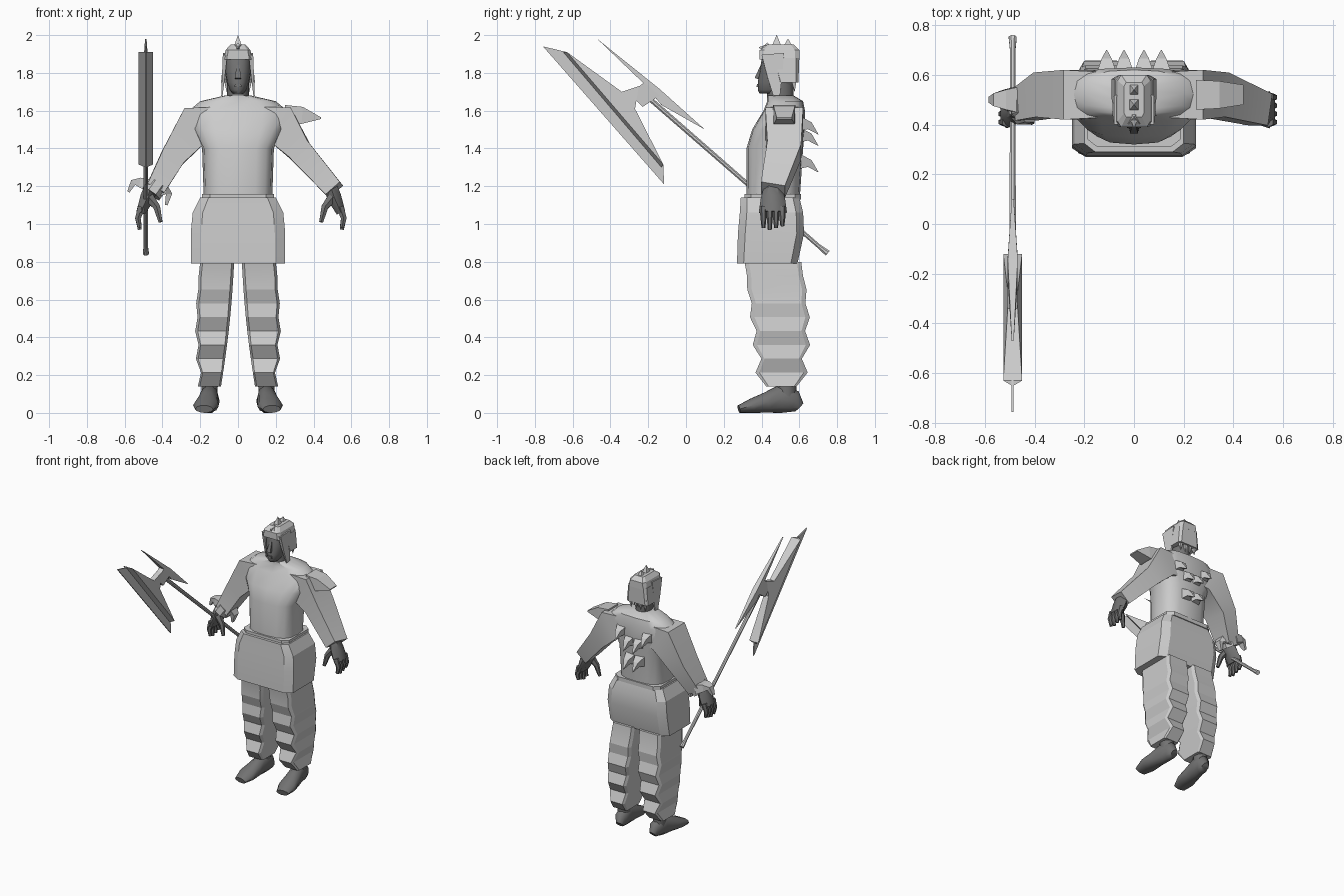
import bpy, bmesh, math
from mathutils import Vector

cube = bpy.data.objects.get("Cube")
if cube:
    bpy.data.objects.remove(cube, do_unlink=True)


def material(name, value):
    made = bpy.data.materials.new(name)
    made.use_nodes = True
    colour = (value, value, value, 1)
    made.diffuse_color = colour
    made.node_tree.nodes["Principled BSDF"].inputs["Base Color"].default_value = colour
    return made


CLOTH = material("pale_grey", 0.6)
SKIN = material("dark_grey", 0.17)
ALONG_X, ALONG_Y = Vector((1, 0, 0)), Vector((0, 1, 0))
SIDES = (("left", 1), ("right", -1))


def loft(name, rings, mat, angle=0):
    """Skin a stack of equal rings, cap both ends and smooth below the angle."""
    bm = bmesh.new()
    rows = [[bm.verts.new(point) for point in ring] for ring in rings]
    count = len(rows[0])
    for low, high in zip(rows, rows[1:]):
        for i in range(count):
            j = (i + 1) % count
            bm.faces.new((low[i], low[j], high[j], high[i]))
    bm.faces.new(reversed(rows[0]))
    bm.faces.new(rows[-1])
    bmesh.ops.recalc_face_normals(bm, faces=bm.faces)
    mesh = bpy.data.meshes.new(name)
    bm.to_mesh(mesh)
    bm.free()
    mesh.materials.append(mat)
    obj = bpy.data.objects.new(name, mesh)
    bpy.context.collection.objects.link(obj)
    if angle:
        bpy.ops.object.select_all(action="DESELECT")
        obj.select_set(True)
        bpy.context.view_layer.objects.active = obj
        bpy.ops.object.shade_smooth_by_angle(angle=math.radians(angle))


def box_ring(height, half_width, front, back, cut=.22, centre=0):
    """Level rectangle with cut corners; cut is a share of each half size."""
    middle, depth, keep = (front + back) / 2, (back - front) / 2, 1 - cut
    corners = []
    for sx, sy in ((1, -1), (1, 1), (-1, 1), (-1, -1)):
        pair = [(sx * keep, sy), (sx, sy * keep)]
        corners += pair if sx * sy < 0 else pair[::-1]
    return [(centre + half_width * a, middle + depth * b, height) for a, b in corners]


def round_ring(height, half_width, front, back, power=.7, count=16):
    """Level rounded ring centred on x."""
    ring = []
    for i in range(count):
        turn = math.tau * i / count
        a, b = (math.copysign(abs(v) ** power, v) for v in (math.cos(turn), math.sin(turn)))
        ring.append((half_width * a, (front + back + (back - front) * b) / 2, height))
    return ring


def sweep(name, path, sizes, mat, count=4, ref=ALONG_Y, angle=0):
    """Sweep a polygon along a path; sizes are half widths across and along ref."""
    path = [Vector(point) for point in path]
    grow = 1 / math.cos(math.pi / count)
    rings = []
    for i, (point, (wide, deep)) in enumerate(zip(path, sizes)):
        heading = (path[min(i + 1, len(path) - 1)] - path[max(i - 1, 0)]).normalized()
        along = (ref - heading * ref.dot(heading)).normalized() * deep * grow
        across = heading.cross(along.normalized()) * wide * grow
        turns = [math.tau * (k + .5) / count for k in range(count)]
        rings.append([point + across * math.cos(u) + along * math.sin(u) for u in turns])
    loft(name, rings, mat, angle)


def taper(name, path, wide, deep, mat=CLOTH, tip=.03, **options):
    """Sweep that narrows evenly from its base to its tip."""
    scales = [1 + (tip - 1) * i / (len(path) - 1) for i in range(len(path))]
    sweep(name, path, [(wide * s, deep * s) for s in scales], mat, **options)


def plate(name, outline, centre, halves):
    """Plate standing in the y-z plane with a half thickness for each corner."""
    loft(name, [[(centre + side * half, y, z) for (y, z), half in zip(outline, halves)]
                for side in (-1, 1)], CLOTH)


# Tunic body
body = [(1.1, .18, .32, .6), (1.4, .19, .32, .62), (1.5, .24, .35, .63),
        (1.6, .26, .41, .63), (1.65, .2, .43, .62), (1.68, .07, .43, .57)]
loft("tunic_body", [round_ring(*row) for row in body], CLOTH, 40)

# Sleeves, the left one held further out
sleeve = [(.08, .09), (.105, .1), (.065, .09), (.05, .065)]
for (side, s), elbow, wrist in zip(SIDES, ((.325, .52, 1.39), (.345, .52, 1.355)),
                                   ((.51, .46, 1.18), (.44, .48, 1.18))):
    path = [(.1, .52, 1.54), (.22, .52, 1.53), elbow, wrist]
    sweep(side + "_sleeve", [(s * x, y, z) for x, y, z in path], sleeve, CLOTH, angle=40)

# Skirt and belt lip
skirt = [(.79, .25, .27, .59), (.95, .25, .275, .625), (1.06, .24, .285, .62), (1.14, .2, .29, .6)]
loft("skirt", [box_ring(*row) for row in skirt], CLOTH, 15)
loft("belt", [box_ring(z, .19, .31, .61) for z in (1.13, 1.16)], CLOTH)


def trouser_ring(step, side, steps=9):
    """One ruffle edge; ruffles deepen towards the shin."""
    t = step / steps
    bulge = math.sin(math.pi * t)
    ruffle = -.025 * t * (-1) ** step
    inner, outer = .02 + .07 * t - .01 * bulge, .2 + .02 * bulge + ruffle / 2
    return box_ring(.8 - .66 * t, (outer - inner) / 2, .31 + .09 * t + ruffle,
                    .61 + .035 * bulge - ruffle, .15, side * (inner + outer) / 2)


# Trousers, feet and ankles; foot rows are y, half width, half height
foot = [(.6, .025, .03), (.57, .045, .06), (.5, .047, .075), (.43, .055, .055),
        (.35, .065, .038), (.28, .045, .02)]
for side, s in SIDES:
    loft(side + "_trouser_leg", [trouser_ring(step, s) for step in range(10)], CLOTH, 10)
    sweep(side + "_foot", [(s * (.14 + .12 * (.6 - y)), y, high) for y, wide, high in foot],
          [(high, wide) for y, wide, high in foot], SKIN, 10, ALONG_X, 50)
    taper(side + "_ankle", [(s * .15, .53, .22), (s * .15, .53, .05)], .045, .055, SKIN,
          tip=.9, count=10, angle=50)

# Hands: palm, four fingers and a thumb
for (side, s), wrist in zip(SIDES, (.51, .48)):
    def reach(out, y, z):
        return s * (wrist + out), y, z

    skin = dict(mat=SKIN, angle=50, count=6)
    sweep(side + "_palm", [reach(-.02, .46, 1.2), reach(0, .46, 1.14), reach(.035, .46, 1.06)],
          [(.035, .04), (.038, .055), (.024, .065)], **skin)
    for finger in range(4):
        y = .41 + finger / 30
        tip = .97 + abs(finger - 1) / 100
        taper(f"{side}_finger_{finger}", [reach(.03, y, 1.09), reach(.05, y, 1.03),
              reach(.04, y, tip)], .02, .018, tip=.5, **skin)
    taper(side + "_thumb", [reach(-.01, .43, 1.14), reach(-.05, .42, 1.09),
          reach(-.07, .41, 1.01)], .026, .024, tip=.4, **skin)

# Neck, head, nose and mouth
head = [(1.69, .03, .39, .56), (1.71, .045, .38, .57), (1.75, .06, .38, .58),
        (1.81, .07, .39, .58), (1.87, .07, .4, .58), (1.93, .05, .42, .56)]
loft("neck", [round_ring(z, .058, .43, .57, 1) for z in (1.6, 1.75)], SKIN, 60)
loft("head", [round_ring(*row, .85) for row in head], SKIN, 60)
taper("nose", [(0, .373, 1.77), (0, .4, 1.84)], .01, .016, SKIN, tip=.5, ref=ALONG_X)
taper("mouth", [(0, .38, 1.725), (0, .38, 1.74)], .006, .02, SKIN, tip=.8, ref=ALONG_X)

# Helmet: crown, back guard, cheek flaps, neck points and crest
crown = [(1.87, .077, .39, .6), (1.92, .066, .39, .6), (1.95, .04, .43, .57)]
loft("helmet_crown", [box_ring(*row) for row in crown], CLOTH, 15)
guard = [(1.75, .09, .49, .595), (1.88, .077, .45, .6)]
loft("helmet_back", [box_ring(*row) for row in guard], CLOTH)
for side, s in SIDES:
    taper(side + "_cheek_flap", [(s * .068, .46, 1.9), (s * .077, .47, 1.78), (s * .085, .48, 1.68)],
          .012, .06, tip=.3)
for i in range(4):
    x = (i - 1.5) / 25
    taper(f"neck_point_{i}", [(x, .57, 1.79), (x, .575, 1.7)], .02, .02)
for i, (y, top) in enumerate(((.43, 1.96), (.48, 2), (.54, 1.98))):
    taper(f"crest_spike_{i}", [(0, y, 1.93), (0, y, top)], .025, .03)
taper("brow_spike", [(0, .42, 1.93), (0, .385, 1.935)], .015, .02)

# Back spikes hooked downward, the top pair set wider apart
for row, (height, spread) in enumerate(((1.53, .11), (1.47, .04), (1.33, .04))):
    for side, s in SIDES:
        x = s * spread
        taper(f"{side}_back_spike_{row}", [(x, .6, height), (x, .655, height - .01),
              (x, .7, height - .055)], .04, .04, ref=ALONG_X)

# Shoulder claw
sweep("shoulder_claw", [(.25, .52, 1.575), (.34, .52, 1.575), (.44, .52, 1.56)],
      [(.055, .06), (.045, .055), (.004, .04)], CLOTH)

# Right wrist guard with claws
sweep("wrist_guard", [(-.425, .48, 1.21), (-.46, .47, 1.16)], [(.055, .07)] * 2, CLOTH, 8)
taper("outer_wrist_claw", [(-.46, .5, 1.2), (-.52, .5, 1.22), (-.555, .5, 1.22),
      (-.58, .5, 1.17)], .035, .055, tip=.2)
taper("inner_wrist_claw", [(-.43, .48, 1.18), (-.38, .48, 1.18), (-.365, .48, 1.16),
      (-.38, .48, 1.1)], .035, .055, tip=.2)

# Long axe: thin edge, raised rib sloping back to the web, rear blade
shaft = -.488
sweep("axe_handle", [(shaft, .75, .845), (shaft, .7, .885), (shaft, -.2, 1.67), (shaft, -.3, 1.67)],
      [(.016, .016), (.011, .011), (.013, .013), (.013, .013)], CLOTH, 8, ALONG_X)
edge_top, edge_low = (-.757, 1.94), (-.116, 1.21)
rib_top, rib_low = (-.65, 1.91), (-.13, 1.3)
ridge_top, ridge_low = (-.63, 1.91), (-.12, 1.315)
thin, middling, thick = .004, .02, .038
plate("axe_edge", [edge_top, edge_low, ridge_low, ridge_top], shaft, [thin] * 4)
plate("axe_rib", [rib_top, rib_low, ridge_low, ridge_top], shaft, [thin, thin, thick, thick])
plate("axe_web", [ridge_top, (-.34, 1.7), (-.25, 1.73), (-.27, 1.61), ridge_low], shaft,
      [thick, middling, middling, middling, thick])
plate("axe_rear_blade", [(-.47, 1.98), (-.14, 1.715), (.1, 1.5), (-.13, 1.63), (-.23, 1.75)], shaft,
      [thin, middling, thin, middling, middling])
plate("axe_neck", [(-.3, 1.69), (-.22, 1.75), (-.14, 1.68), (-.23, 1.62)], shaft, [middling] * 4)
